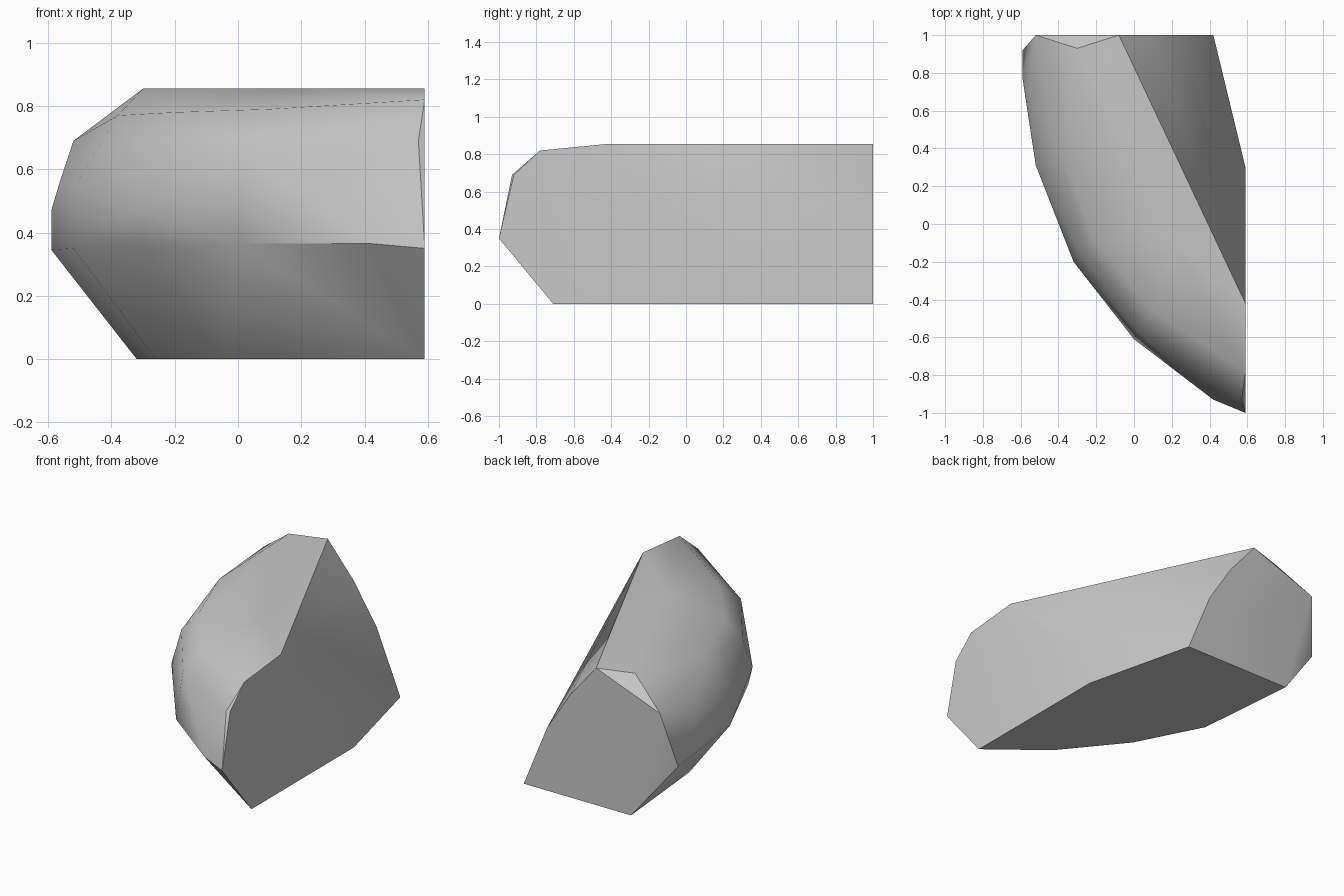
import bpy
import bmesh
from math import radians

# Remove only the default cube
default_cube = bpy.data.objects.get("Cube")
if default_cube:
    bpy.data.objects.remove(default_cube, do_unlink=True)


def make_material(name, colour):
    material = bpy.data.materials.new(name)
    material.use_nodes = True
    material.diffuse_color = colour
    for node in material.node_tree.nodes:
        if node.type == "BSDF_PRINCIPLED":
            node.inputs["Base Color"].default_value = colour
            node.inputs["Roughness"].default_value = 0.8
    return material


def hull_object(name, points, material, crease_angle):
    """Wrap a convex skin around the points and smooth all but the sharp creases."""
    bm = bmesh.new()
    for point in points:
        bm.verts.new(point)
    hull = bmesh.ops.convex_hull(bm, input=bm.verts[:], use_existing_faces=False)
    loose = {item for key in ("geom_interior", "geom_unused") for item in hull[key]
             if isinstance(item, bmesh.types.BMVert)}
    bmesh.ops.delete(bm, geom=list(loose), context="VERTS")
    bmesh.ops.dissolve_limit(bm, angle_limit=radians(0.5),
                             verts=bm.verts[:], edges=bm.edges[:])
    bmesh.ops.recalc_face_normals(bm, faces=bm.faces[:])

    mesh = bpy.data.meshes.new(name)
    bm.to_mesh(mesh)
    bm.free()
    mesh.materials.append(material)
    obj = bpy.data.objects.new(name, mesh)
    bpy.context.collection.objects.link(obj)

    bpy.ops.object.select_all(action="DESELECT")
    obj.select_set(True)
    bpy.context.view_layer.objects.active = obj
    bpy.ops.object.shade_smooth_by_angle(angle=radians(crease_angle))
    return obj


# Shared planes of the cut stone
side, back, crown = 0.59, 1.0, 0.855

# Flat underside, following the curved flank from front to back
underside = [(x, y, 0) for x, y in (
    (side, -0.71), (0.25, -0.44), (-0.05, -0.07), (-0.26, 0.34), (-0.32, back))]

# Widest belt of the flank, where it turns under
belt = [
    (side, -1, 0.35), (0.42, -0.93, 0.365), (0, -0.61, 0.365),
    (-0.29, -0.2, 0.35), (-0.52, 0.31, 0.35), (-side, 0.92, 0.345)]

# Steep upper flank
flank = [
    (-0.32, -0.2, 0.47), (-0.52, 0.31, 0.54), (-side, 0.77, 0.47),
    (-0.56, 0.7, 0.57)]

# Shoulder rounding over to the crown
shoulder = [
    (0.57, -0.93, 0.69), (side, -0.92, 0.69), (0.02, -0.57, 0.66),
    (-0.3, -0.13, 0.66), (-0.38, 0.36, 0.77), (-0.2, -0.1, 0.78),
    (0.1, -0.46, 0.79), (side, -0.78, 0.82), (-0.52, back, 0.69)]

# Nearly level crown
top = [(x, y, crown) for x, y in (
    (-0.3, 0.93), (-0.08, back), (side, -0.42), (0.22, -0.1))]

# Sloping cut: one edge runs up the back, the other up the flat side
slope = []
for z, back_x, side_y in ((0, 0.42, 0.3), (0.39, 0.26, 0.04), (0.64, 0.1, -0.17)):
    slope += [(back_x, back, z), (side, side_y, z)]

stone = make_material("stone grey", (0.58, 0.58, 0.58, 1))
hull_object("boulder", underside + belt + flank + shoulder + top + slope, stone, 40)
